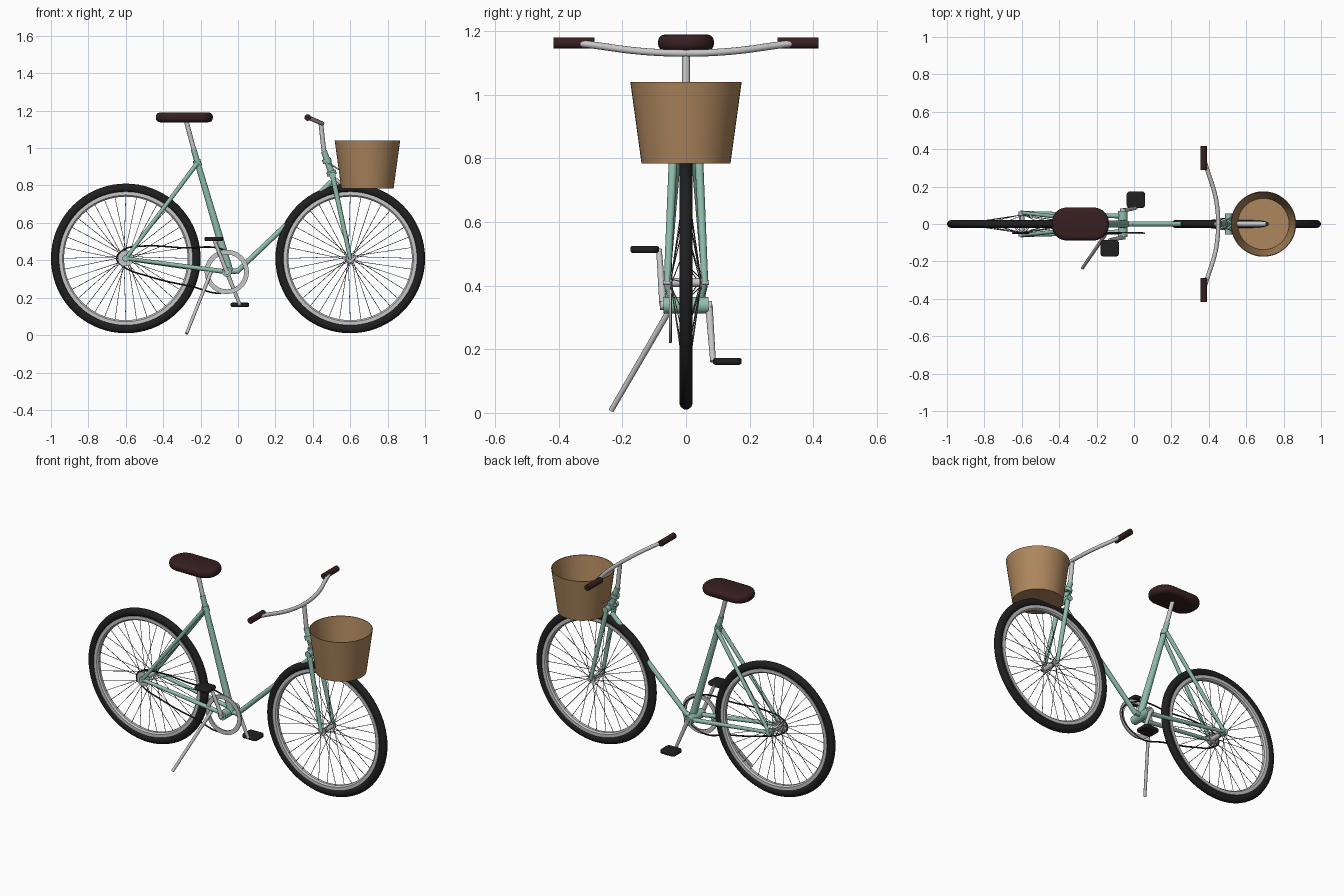
import bpy, bmesh
from math import sin, cos, pi, tau
from mathutils import Vector, Matrix

if "Cube" in bpy.data.objects:
    bpy.data.objects.remove(bpy.data.objects["Cube"])


def material(name, r, g, b):
    m = bpy.data.materials.new(name)
    m.use_nodes = True
    m.diffuse_color = (r, g, b, 1)
    m.node_tree.nodes["Principled BSDF"].inputs["Base Color"].default_value = (r, g, b, 1)
    return m


MINT = material("mint paint", .28, .52, .42)
SILVER = material("silver metal", .58, .57, .57)
RUBBER = material("black rubber", .014, .014, .014)
CHAIN = material("dark chain", .02, .02, .02)
SPOKE = material("grey spoke", .18, .18, .18)
WICKER = material("tan wicker", .42, .24, .11)
LEATHER = material("brown leather", .038, .014, .015)


def finish(name, bm, mat):
    mesh = bpy.data.meshes.new(name)
    bmesh.ops.recalc_face_normals(bm, faces=bm.faces)
    bm.to_mesh(mesh)
    bm.free()
    mesh.materials.append(mat)
    obj = bpy.data.objects.new(name, mesh)
    bpy.context.collection.objects.link(obj)
    return obj


def rods(name, mat, parts, sides=16):
    """Straight tubes; each part is start, end, start radius, end radius."""
    bm = bmesh.new()
    for a, b, r1, r2 in parts:
        a, b = Vector(a), Vector(b)
        turn = (b - a).to_track_quat('Z', 'Y').to_matrix().to_4x4()
        bmesh.ops.create_cone(bm, cap_ends=True, segments=sides, radius1=r1, radius2=r2,
                              depth=(b - a).length,
                              matrix=Matrix.Translation((a + b) / 2) @ turn)
    return finish(name, bm, mat)


def ring(name, mat, centre, section, steps=72):
    """Closed (radius, y) section spun around the y axis."""
    bm = bmesh.new()
    loops = []
    for i in range(steps):
        a = tau * i / steps
        loops.append([bm.verts.new((centre[0] + r * cos(a), centre[1] + y, centre[2] + r * sin(a)))
                      for r, y in section])
    n = len(section)
    for i in range(steps):
        p, q = loops[i], loops[(i + 1) % steps]
        for j in range(n):
            k = (j + 1) % n
            bm.faces.new((p[j], q[j], q[k], p[k]))
    return finish(name, bm, mat)


def bent_tube(name, mat, points, radius, cyclic=False):
    curve = bpy.data.curves.new(name, 'CURVE')
    curve.dimensions = '3D'
    curve.bevel_depth = radius
    curve.bevel_resolution = 3
    curve.use_fill_caps = True
    spline = curve.splines.new('BEZIER')
    spline.bezier_points.add(len(points) - 1)
    for bp, p in zip(spline.bezier_points, points):
        bp.co = p
        bp.handle_left_type = bp.handle_right_type = 'AUTO'
    spline.use_cyclic_u = cyclic
    curve.materials.append(mat)
    obj = bpy.data.objects.new(name, curve)
    bpy.context.collection.objects.link(obj)


def rounded_slab(name, mat, centre, size, corner, edge):
    """Flat block with rounded corners in plan and softened rims."""
    bm = bmesh.new()
    bmesh.ops.create_cube(bm, size=1, matrix=Matrix.Translation(centre) @ Matrix.Diagonal((*size, 1)))
    upright = [e for e in bm.edges if abs(e.verts[0].co.z - e.verts[1].co.z) > size[2] / 2]
    bmesh.ops.bevel(bm, geom=upright, offset=corner, segments=8, profile=.5, affect='EDGES')
    rims = [e for e in bm.edges if abs(e.verts[0].co.z - e.verts[1].co.z) < 1e-5]
    bmesh.ops.bevel(bm, geom=rims, offset=edge, segments=4, profile=.5, affect='EDGES')
    return finish(name, bm, mat)


# Wheels
AXLE_Z = .41
for label, x in (("rear", -.6), ("front", .6)):
    c = (x, 0, AXLE_Z)
    tyre = [(.376 + .024 * cos(tau * i / 14), .021 * sin(tau * i / 14)) for i in range(14)]
    ring(label + "_tyre", RUBBER, c, tyre)
    ring(label + "_rim", SILVER, c, [(.33, -.008), (.338, -.016), (.357, -.016),
                                     (.357, .016), (.338, .016), (.33, .008)])
    rods(label + "_hub", SILVER, [
        ((x, -.05, AXLE_Z), (x, .05, AXLE_Z), .014, .014),
        ((x, -.072, AXLE_Z), (x, .072, AXLE_Z), .008, .008)] + [
        ((x, s * .042, AXLE_Z), (x, s * .05, AXLE_Z), .022, .022) for s in (-1, 1)])
    spokes = []
    for i in range(36):
        a = tau * i / 36
        lean = a + (.5 if i % 4 < 2 else -.5)
        side = .046 if i % 2 else -.046
        spokes.append(((x + .02 * cos(lean), side, AXLE_Z + .02 * sin(lean)),
                       (x + .335 * cos(a), 0, AXLE_Z + .335 * sin(a)), .0016, .0016))
    rods(label + "_spokes", SPOKE, spokes, 5)

# Frame
BB = Vector((-.06, 0, .338))
SEAT_TOP = Vector((-.238, 0, .995))
SEAT_JOINT = Vector((-.217, 0, .92))
HEAD_TOP, CROWN = Vector((.459, 0, .985)), Vector((.505, 0, .855))
rods("bottom_bracket", MINT, [(BB + Vector((0, -.07, 0)), BB + Vector((0, .07, 0)), .026, .026)], 24)
rods("seat_tube", MINT, [((-.045, 0, .34), SEAT_TOP, .021, .015),
                         ((-.213, 0, .905), (-.222, 0, .935), .021, .021)])
rods("down_tube", MINT, [((-.01, 0, .335), (.5, 0, .82), .014, .014),
                         (BB, (0, 0, .343), .014, .014)])
rods("head_tube", MINT, [(HEAD_TOP, CROWN, .016, .018),
                         ((.472, 0, .943), (.479, 0, .922), .024, .024),
                         ((.496, 0, .878), (.504, 0, .855), .026, .026)])
stays, blades = [], []
for s in (-1, 1):
    drop = Vector((-.6, s * .06, AXLE_Z))
    stays.append((SEAT_JOINT + Vector((0, s * .018, 0)), drop, .012, .010))
    stays.append((BB + Vector((0, s * .042, 0)), drop, .013, .010))
    stays.append((drop - Vector((0, .008, 0)), drop + Vector((0, .008, 0)), .018, .018))
    blades.append((CROWN + Vector((0, s * .038, 0)), (.6, s * .059, AXLE_Z), .014, .011))
rods("rear_stays", MINT, stays)
rods("fork_blades", MINT, blades)
rods("fork_crown", MINT, [(CROWN - Vector((0, .055, 0)), CROWN + Vector((0, .055, 0)), .018, .018)])

# Saddle
rods("seat_post", SILVER, [(SEAT_JOINT, (-.277, 0, 1.145), .0125, .0125)])
rounded_slab("saddle", LEATHER, (-.287, 0, 1.164), (.305, .176, .052), .08, .022)

# Steering
rods("stem", SILVER, [((.49, 0, .9), HEAD_TOP, .0125, .0125), (HEAD_TOP, (.443, 0, 1.132), .0125, .0125)])
half = [(.376, .34, 1.163), (.395, .28, 1.155), (.43, .17, 1.14), (.446, .08, 1.133)]
bent_tube("handlebar", SILVER, half + [(.45, 0, 1.131)]
          + [(x, -y, z) for x, y, z in reversed(half)], .0115)
rods("grips", LEATHER, [((.373, s * .288, 1.163), (.373, s * .417, 1.163), .0175, .0175) for s in (-1, 1)], 20)

# Basket, an open tapered tub
bm = bmesh.new()
loops = []
for r, z in ((.14, .785), (.175, 1.04), (.171, 1.04), (.137, .79)):
    loops.append([bm.verts.new((.692 + r * cos(tau * i / 48), r * sin(tau * i / 48), z)) for i in range(48)])
for p, q in zip(loops, loops[1:]):
    for i in range(48):
        k = (i + 1) % 48
        bm.faces.new((p[i], p[k], q[k], q[i]))
bm.faces.new(loops[0])
bm.faces.new(loops[-1])
finish("basket", bm, WICKER)
rods("basket_bracket", SILVER, [((.5, 0, .85), (.55, 0, .81), .010, .010),
                                ((.55, 0, .81), (.705, 0, .81), .013, .013)] + [
    ((.47, s * .015, .93), (.54, s * .04, .885), .004, .004) for s in (-1, 1)])

# Drivetrain
ring("chainring", SILVER, BB + Vector((0, -.05, 0)),
     [(.093, -.004), (.118, -.004), (.118, .004), (.093, .004)])
ring("rear_sprocket", SILVER, (-.6, -.05, AXLE_Z),
     [(.012, -.003), (.042, -.003), (.042, .003), (.012, .003)], 32)
path = [(-.648, .41), (-.61, .457), (-.52, .475), (-.3, .467), (-.06, .449), (.046, .338),
        (-.06, .232), (-.26, .263), (-.47, .312), (-.62, .372)]
bent_tube("chain", CHAIN, [(x, -.048, z) for x, z in path], .0045, True)
for label, s in (("right", -1), ("left", 1)):
    tip = BB + Vector((s * .07, s * .085, -s * .176))
    hub = BB + Vector((0, s * .072, 0))
    rods(label + "_crank", SILVER, [(hub, tip, .012, .009),
                                    (BB, hub + Vector((0, s * .01, 0)), .014, .014),
                                    (tip, tip + Vector((0, s * .05, 0)), .007, .007)])
    rounded_slab(label + "_pedal", RUBBER, tip + Vector((0, s * .045, 0)), (.1, .09, .022), .02, .008)

# Kickstand
rods("kickstand", SILVER, [((-.145, -.045, .335), (-.275, -.235, .008), .0095, .0085)])

# Smooth shading with crisp rims
bpy.ops.object.select_all(action='DESELECT')
for obj in bpy.context.collection.objects:
    if obj.type == 'MESH':
        obj.select_set(True)
        bpy.context.view_layer.objects.active = obj
bpy.ops.object.shade_smooth_by_angle(angle=pi / 4.5)
